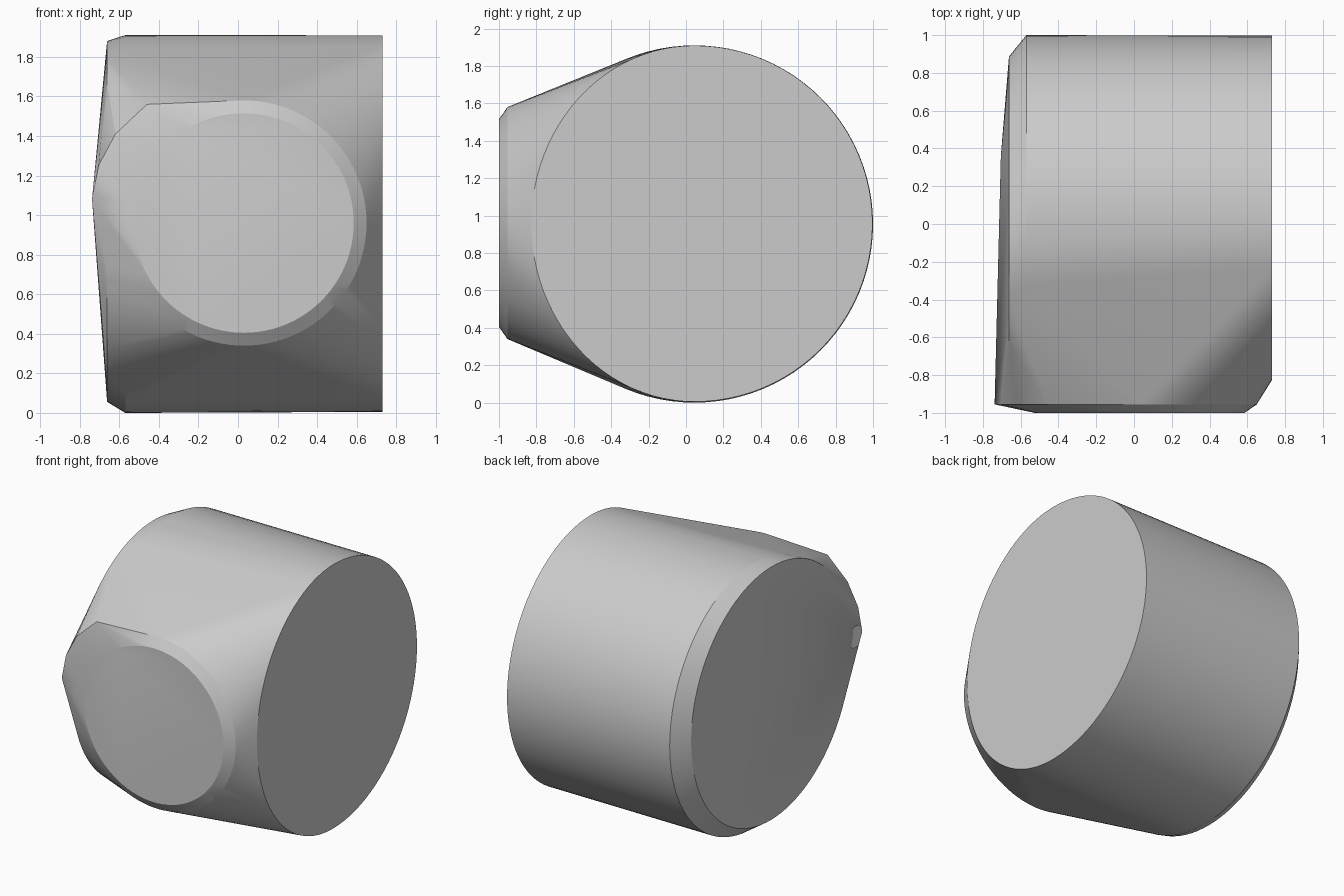
import bpy, bmesh
from math import sin, cos, tau, radians
from mathutils import Vector

cube = bpy.data.objects.get("Cube")
if cube:
    bpy.data.objects.remove(cube)

SEGMENTS = 96


def side_ring(x, y, z, radius, front_radius=None):
    """Ring facing along x; its front half may be flattened."""
    points = []
    for i in range(SEGMENTS):
        a = tau * i / SEGMENTS
        depth = front_radius if front_radius and cos(a) < 0 else radius
        points.append(Vector((x, y + depth * cos(a), z + radius * sin(a))))
    return points


def front_ring(y, radius):
    """Ring facing along y, on the front nose."""
    return [Vector((0.03 + radius * cos(tau * i / SEGMENTS), y,
                    0.96 + radius * sin(tau * i / SEGMENTS)))
            for i in range(SEGMENTS)]


# Drum: large flat end, and an opposite end with a bevel
points = side_ring(0.73, 0.045, 0.957, 0.952, 0.872)
points += side_ring(-0.57, 0.045, 0.955, 0.955)
points += side_ring(-0.662, -0.025, 0.968, 0.912)

# Round nose with a chamfered rim
points += front_ring(-0.955, 0.62)
points += front_ring(-1.0, 0.555)

# Side corner bulging out from the nose rim, and the low dome of the end
corner = [(-0.738, 1.08), (-0.705, 1.25), (-0.62, 1.41), (-0.46, 1.56)]
points += [Vector((x, -0.955, z)) for x, z in corner]
points.append(Vector((-0.705, 0.36, 1.2)))

# Wrap all sections in one convex skin
bm = bmesh.new()
for p in points:
    bm.verts.new(p)
bmesh.ops.convex_hull(bm, input=bm.verts[:])
bmesh.ops.delete(bm, geom=[v for v in bm.verts if not v.link_faces], context='VERTS')
bmesh.ops.dissolve_limit(bm, angle_limit=radians(0.3), verts=bm.verts[:], edges=bm.edges[:])
bmesh.ops.recalc_face_normals(bm, faces=bm.faces[:])
mesh = bpy.data.meshes.new("rounded_block")
bm.to_mesh(mesh)
bm.free()

block = bpy.data.objects.new("rounded_block", mesh)
bpy.context.collection.objects.link(block)

# Plain grey
grey = bpy.data.materials.new("light_grey")
grey.use_nodes = True
colour = (0.6, 0.6, 0.6, 1.0)
grey.diffuse_color = colour
grey.node_tree.nodes["Principled BSDF"].inputs["Base Color"].default_value = colour
mesh.materials.append(grey)

bpy.ops.object.select_all(action='DESELECT')
block.select_set(True)
bpy.context.view_layer.objects.active = block
bpy.ops.object.shade_smooth_by_angle(angle=radians(12))
